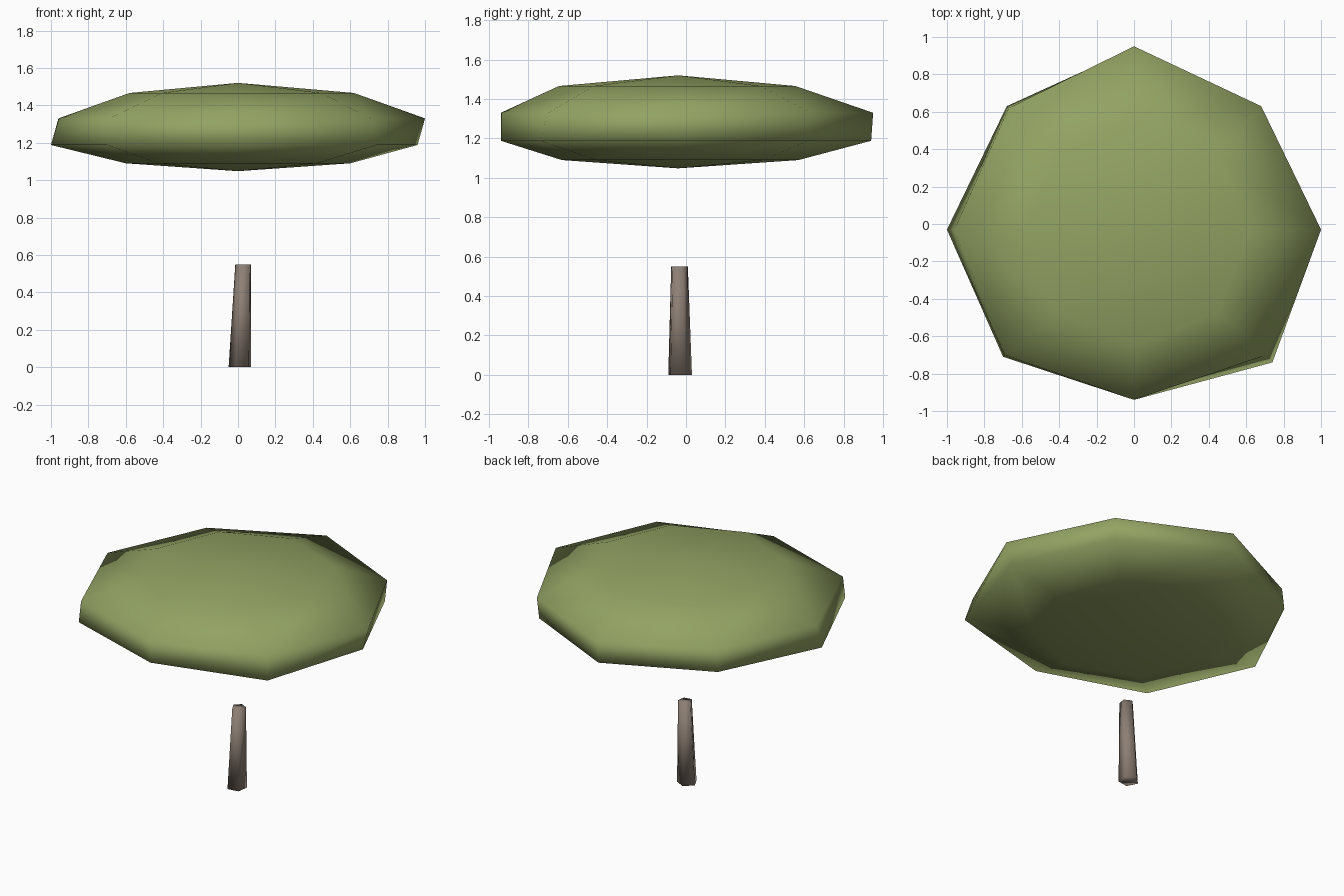
import bpy, bmesh, math

if "Cube" in bpy.data.objects:
    bpy.data.objects.remove(bpy.data.objects["Cube"])


def material(name, rgb):
    m = bpy.data.materials.new(name)
    m.diffuse_color = (*rgb, 1)
    m.use_nodes = True
    m.node_tree.nodes["Principled BSDF"].inputs["Base Color"].default_value = m.diffuse_color
    return m


def lathe(name, rings, mat, bottom=None, top=None):
    """Bridge a stack of rings; close each end with a pole point or a flat cap."""
    bm = bmesh.new()
    loops = [[bm.verts.new(p) for p in ring] for ring in rings]
    n = len(loops[0])
    for a, b in zip(loops, loops[1:]):
        for i in range(n):
            j = (i + 1) % n
            bm.faces.new((a[i], a[j], b[j], b[i]))
    for loop, pole in ((loops[0], bottom), (loops[-1], top)):
        if pole:
            p = bm.verts.new(pole)
            for i in range(n):
                bm.faces.new((loop[i], loop[(i + 1) % n], p))
        else:
            bm.faces.new(loop)
    bmesh.ops.recalc_face_normals(bm, faces=bm.faces)
    for f in bm.faces:
        f.smooth = True
    mesh = bpy.data.meshes.new(name)
    bm.to_mesh(mesh)
    bm.free()
    mesh.materials.append(mat)
    obj = bpy.data.objects.new(name, mesh)
    bpy.context.collection.objects.link(obj)
    return obj


def ring(n, cx, cy, z, r, start=0.0):
    return [(cx + r * math.cos(start + math.tau * i / n),
             cy + r * math.sin(start + math.tau * i / n), z) for i in range(n)]


leaf = material("leaf green", (0.292, 0.367, 0.126))
bark = material("bark brown", (0.27, 0.216, 0.178))

# Trunk: tapered, slightly leaning five-sided post
lathe("trunk", [ring(5, 0.013, -0.033, 0, 0.064, -math.pi / 4),
                ring(5, 0.030, -0.035, 0.55, 0.045, -math.pi / 4)], bark)

# Canopy: flattened eight-sided blob with an uneven rim
lower_rim = [(0.96, -0.03), (0.67, 0.62), (0, 0.94), (-0.68, 0.63),
             (-1.0, -0.03), (-0.70, -0.71), (0, -0.94), (0.74, -0.74)]
upper_rim = [(1.0, -0.03), (0.68, 0.63), (0, 0.95), (-0.67, 0.62),
             (-0.96, -0.03), (-0.69, -0.70), (0, -0.94), (0.71, -0.70)]
lathe("canopy", [ring(8, 0.0, -0.03, 1.09, 0.60),
                 [(x, y, 1.188) for x, y in lower_rim],
                 [(x, y, 1.33) for x, y in upper_rim],
                 ring(8, 0.02, -0.045, 1.466, 0.60)],
      leaf, bottom=(0, -0.04, 1.048), top=(0, -0.04, 1.52))
